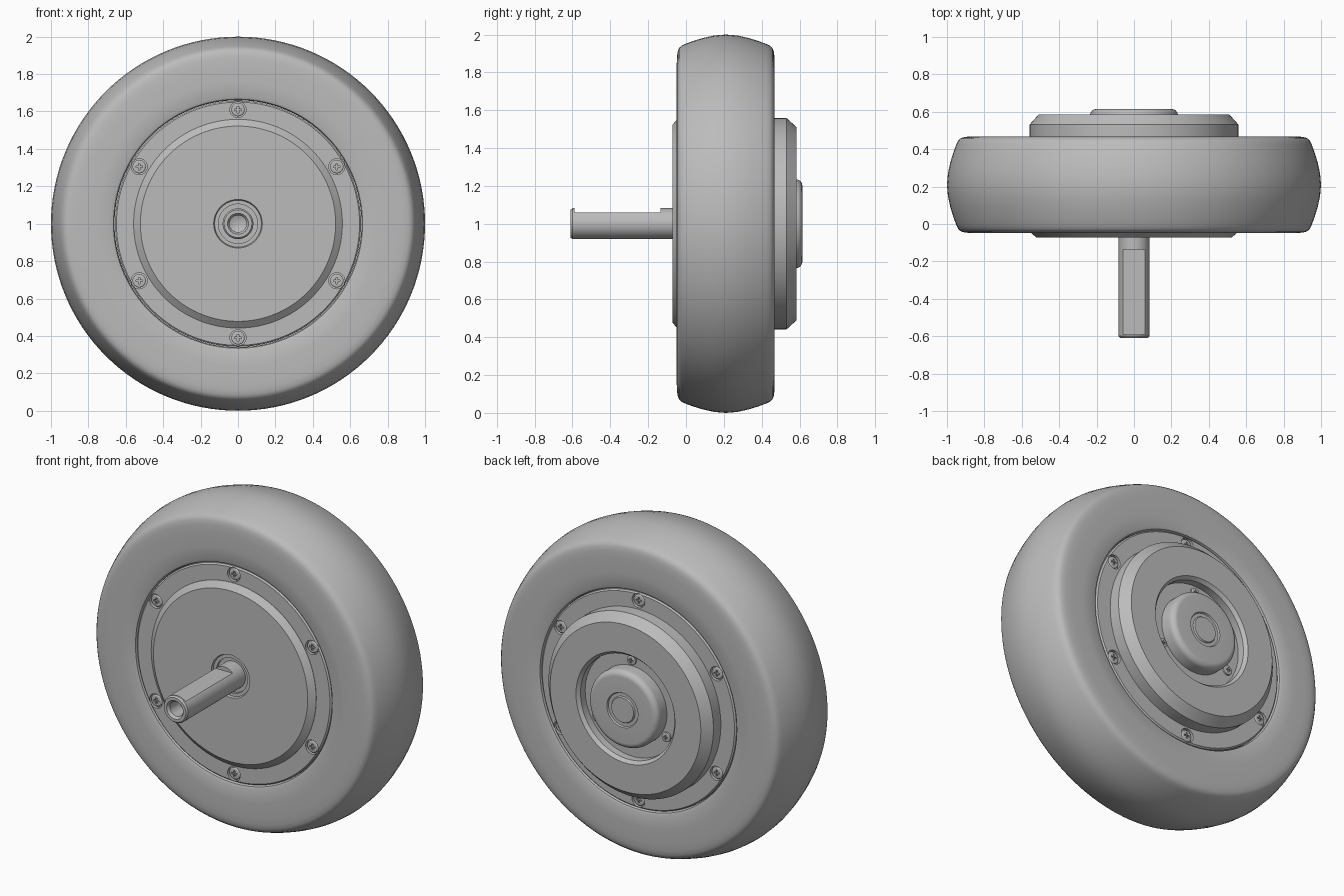
import bpy, bmesh, math
from mathutils import Matrix, Vector

if "Cube" in bpy.data.objects:
    bpy.data.objects.remove(bpy.data.objects["Cube"])

grey = bpy.data.materials.new("plain grey")
grey.use_nodes = True
colour = (0.5, 0.5, 0.5, 1)
grey.diffuse_color = colour
grey.node_tree.nodes["Principled BSDF"].inputs["Base Color"].default_value = colour

AXLE = Vector((0, 0, 1))


def finish(name, bm, location):
    bmesh.ops.remove_doubles(bm, verts=bm.verts, dist=1e-5)
    bmesh.ops.recalc_face_normals(bm, faces=bm.faces)
    mesh = bpy.data.meshes.new(name)
    bm.to_mesh(mesh)
    bm.free()
    mesh.materials.append(grey)
    obj = bpy.data.objects.new(name, mesh)
    obj.location = location
    bpy.context.collection.objects.link(obj)
    return obj


def activate(obj):
    bpy.ops.object.select_all(action="DESELECT")
    obj.select_set(True)
    bpy.context.view_layer.objects.active = obj


def smooth(obj):
    activate(obj)
    bpy.ops.object.shade_smooth_by_angle(angle=math.radians(28))


def lathe(name, profile, steps=128, closed=False, location=AXLE):
    """Turn a (radius, y) profile around the y axis."""
    bm = bmesh.new()
    verts = [bm.verts.new((r, y, 0)) for r, y in profile]
    pairs = list(zip(verts, verts[1:]))
    if closed:
        pairs.append((verts[-1], verts[0]))
    edges = [bm.edges.new(p) for p in pairs]
    bmesh.ops.spin(bm, geom=verts + edges, cent=(0, 0, 0), axis=(0, 1, 0),
                   angle=math.tau, steps=steps)
    return finish(name, bm, location)


def box(name, size, location):
    bm = bmesh.new()
    bmesh.ops.create_cube(bm, size=1, matrix=Matrix.Diagonal((*size, 1)))
    return finish(name, bm, location)


def cut(obj, cutter):
    cutter.hide_render = True
    bpy.context.view_layer.update()
    mod = obj.modifiers.new("cut", "BOOLEAN")
    mod.operation, mod.solver, mod.object = "DIFFERENCE", "EXACT", cutter
    activate(obj)
    bpy.ops.object.modifier_apply(modifier="cut")
    bpy.data.objects.remove(cutter)


def ring_points(radius, count, y):
    for i in range(count):
        a = math.pi / 2 + i * math.tau / count
        yield AXLE + Vector((radius * math.cos(a), y, radius * math.sin(a)))


# Tyre: half profile mirrored about its middle plane
MID = 0.21
half = [(0.66, 0.235), (0.666, 0.25), (0.68, 0.256), (0.76, 0.259),
        (0.85, 0.259), (0.89, 0.257), (0.915, 0.253), (0.93, 0.246),
        (0.941, 0.234), (0.95, 0.215), (0.965, 0.175), (0.982, 0.12),
        (0.995, 0.06)]
tyre = lathe("tyre", [(r, MID - d) for r, d in half] + [(1, MID)]
             + [(r, MID + d) for r, d in reversed(half)], closed=True)

# Hub body with screw flanges on both sides
FRONT, BACK = -0.04, 0.46
hub = lathe("hub_body", [(0, FRONT), (0.65, FRONT), (0.658, FRONT + 0.008),
                         (0.658, BACK - 0.008), (0.65, BACK), (0, BACK)])
for y in (FRONT, BACK):
    for p in ring_points(0.61, 6, y):
        cut(hub, lathe("pocket_cutter", [(0, -0.02), (0.043, -0.02), (0.043, 0.02),
                                         (0, 0.02)], 24, location=p))

# Front cover with a stepped bearing seat around the shaft
cover = lathe("front_cover", [(0, -0.035), (0.558, -0.035), (0.558, -0.042),
                              (0.522, -0.072), (0.13, -0.072), (0.125, -0.06),
                              (0.105, -0.06), (0.105, -0.045), (0, -0.045)])

# Back drum with a sunken seat for the cap
drum = lathe("back_drum", [(0, 0.455), (0.558, 0.455), (0.558, 0.532),
                           (0.51, 0.585), (0.335, 0.585), (0.318, 0.565),
                           (0.318, 0.52), (0, 0.52)])

# Rounded cap with a ring groove
fillet = [(0.2 + 0.035 * math.cos(a), 0.58 + 0.035 * math.sin(a))
          for a in (i * math.pi / 16 for i in range(9))]
cap = lathe("back_cap", [(0, 0.515), (0.235, 0.515)] + fillet
            + [(0.105, 0.615), (0.1, 0.606), (0.08, 0.606), (0.075, 0.614), (0, 0.614)])

# Shaft with a bored tip and a flat along the top
shaft = lathe("shaft", [(0, -0.03), (0.082, -0.03), (0.082, -0.6), (0.074, -0.61),
                        (0.056, -0.61), (0.045, -0.595), (0.045, -0.5), (0, -0.48)], 64)
cut(shaft, box("flat_cutter", (0.3, 0.455, 0.1), (0, -0.3625, 1.108)))

# Cross-head screw, shared by all the rings of screws
screw = lathe("screw", [(0, 0.02), (0.036, 0.02), (0.036, 0.006), (0.03, 0.002),
                        (0, 0)], 24)
for size in ((0.036, 0.02, 0.009), (0.009, 0.02, 0.036)):
    cut(screw, box("cross_cutter", size, AXLE))
smooth(screw)


def screws(name, points, back, scale=1):
    for i, p in enumerate(points):
        obj = bpy.data.objects.new(f"{name}_{i + 1}", screw.data)
        obj.location = p
        obj.rotation_euler.z = math.pi if back else 0
        obj.scale = (scale,) * 3
        bpy.context.collection.objects.link(obj)


screws("front_screw", ring_points(0.61, 6, FRONT + 0.003), False)
screws("back_screw", ring_points(0.61, 6, BACK - 0.003), True)
screws("cap_screw", ring_points(0.272, 3, 0.535), True, 0.8)
bpy.data.objects.remove(screw)

for obj in (tyre, hub, cover, drum, cap, shaft):
    smooth(obj)
